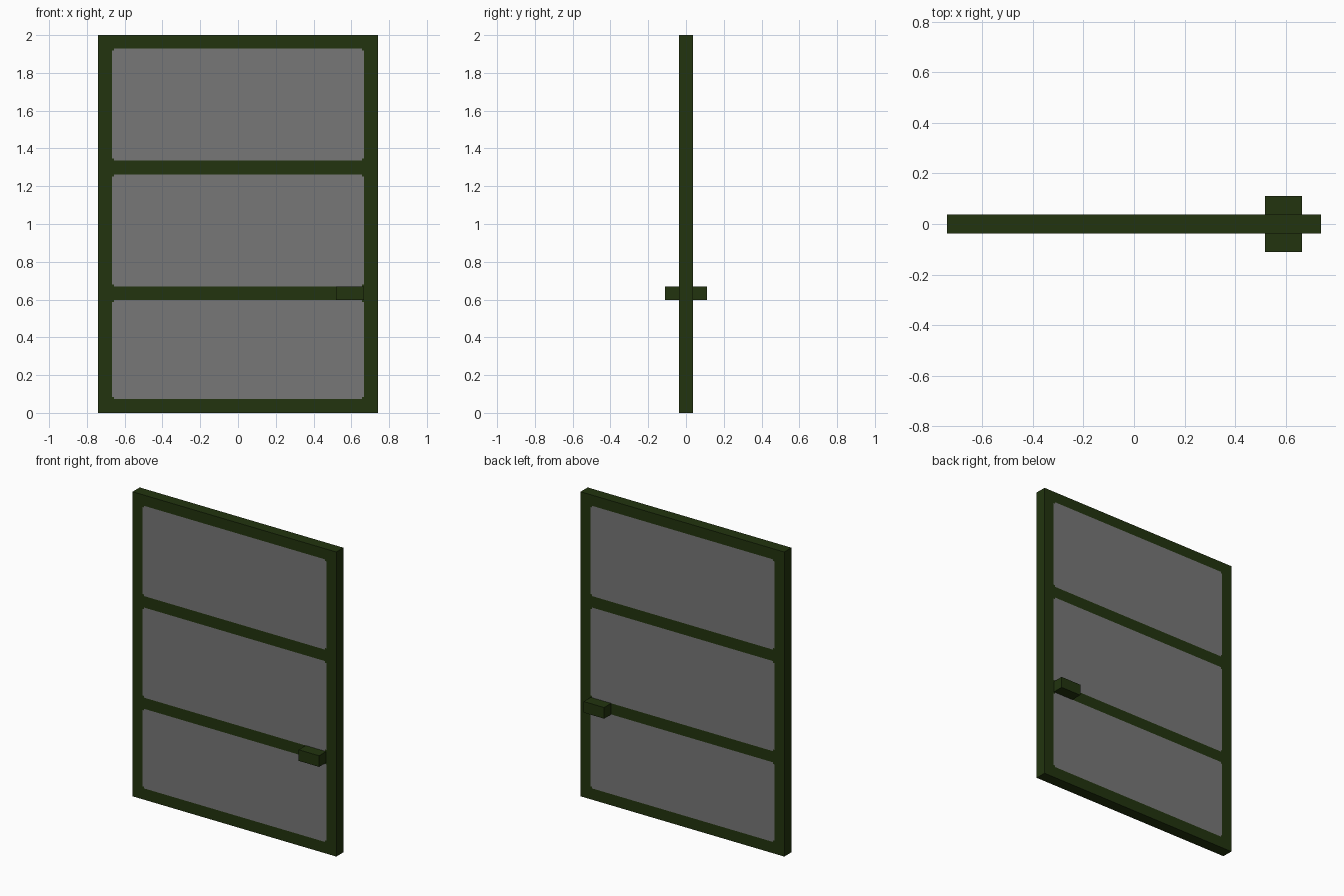
import bpy, bmesh
from mathutils import Vector

cube = bpy.data.objects.get("Cube")
if cube:
    bpy.data.objects.remove(cube)

HALF_W, HALF_D, HEIGHT = 0.74, 0.037, 2.0
PANE_X, NOTCH = 0.668, 0.011
PANES = [(0.074, 0.597), (0.67, 1.262), (1.337, 1.93)]


def material(name, rgb):
    mat = bpy.data.materials.new(name)
    mat.use_nodes = True
    mat.diffuse_color = (*rgb, 1)
    mat.node_tree.nodes["Principled BSDF"].inputs["Base Color"].default_value = (*rgb, 1)
    return mat


green = material("dark green frame", (0.016, 0.034, 0.0045))
grey = material("grey glass", (0.184, 0.184, 0.184))


def box(name, low, high, mats):
    """Axis-aligned box between two corners."""
    low, high = Vector(low), Vector(high)
    bm = bmesh.new()
    bmesh.ops.create_cube(bm, size=1)
    bmesh.ops.scale(bm, vec=high - low, verts=bm.verts)
    bmesh.ops.translate(bm, vec=(low + high) / 2, verts=bm.verts)
    mesh = bpy.data.meshes.new(name)
    bm.to_mesh(mesh)
    bm.free()
    for mat in mats:
        mesh.materials.append(mat)
    obj = bpy.data.objects.new(name, mesh)
    bpy.context.collection.objects.link(obj)
    return obj


def in_pane(x, z):
    """True inside a pane, except in its small square corner notches."""
    for bottom, top in PANES:
        dx = PANE_X - abs(x)
        dz = min(z - bottom, top - z)
        if dx > 0 and dz > 0:
            return dx > NOTCH or dz > NOTCH
    return False


# Door slab, cut along the pane outlines on both flush sides
door = box("door_panel", (-HALF_W, -HALF_D, 0), (HALF_W, HALF_D, HEIGHT), [green, grey])
bm = bmesh.new()
bm.from_mesh(door.data)
cuts = [((s * x, 0, 0), (1, 0, 0)) for s in (-1, 1) for x in (PANE_X, PANE_X - NOTCH)]
for bottom, top in PANES:
    cuts += [((0, 0, z), (0, 0, 1)) for z in (bottom, bottom + NOTCH, top - NOTCH, top)]
for co, normal in cuts:
    bmesh.ops.bisect_plane(bm, geom=bm.verts[:] + bm.edges[:] + bm.faces[:],
                           plane_co=co, plane_no=normal)
bm.normal_update()
for face in bm.faces:
    c = face.calc_center_median()
    if abs(face.normal.y) > 0.9 and in_pane(c.x, c.z):
        face.material_index = 1
bm.to_mesh(door.data)
bm.free()

# Block handles on the front and back of the lower rail
for name, y0, y1 in (("front_handle", -0.11, -HALF_D), ("back_handle", HALF_D, 0.11)):
    box(name, (0.518, y0, 0.597), (0.666, y1, 0.67), [green])
